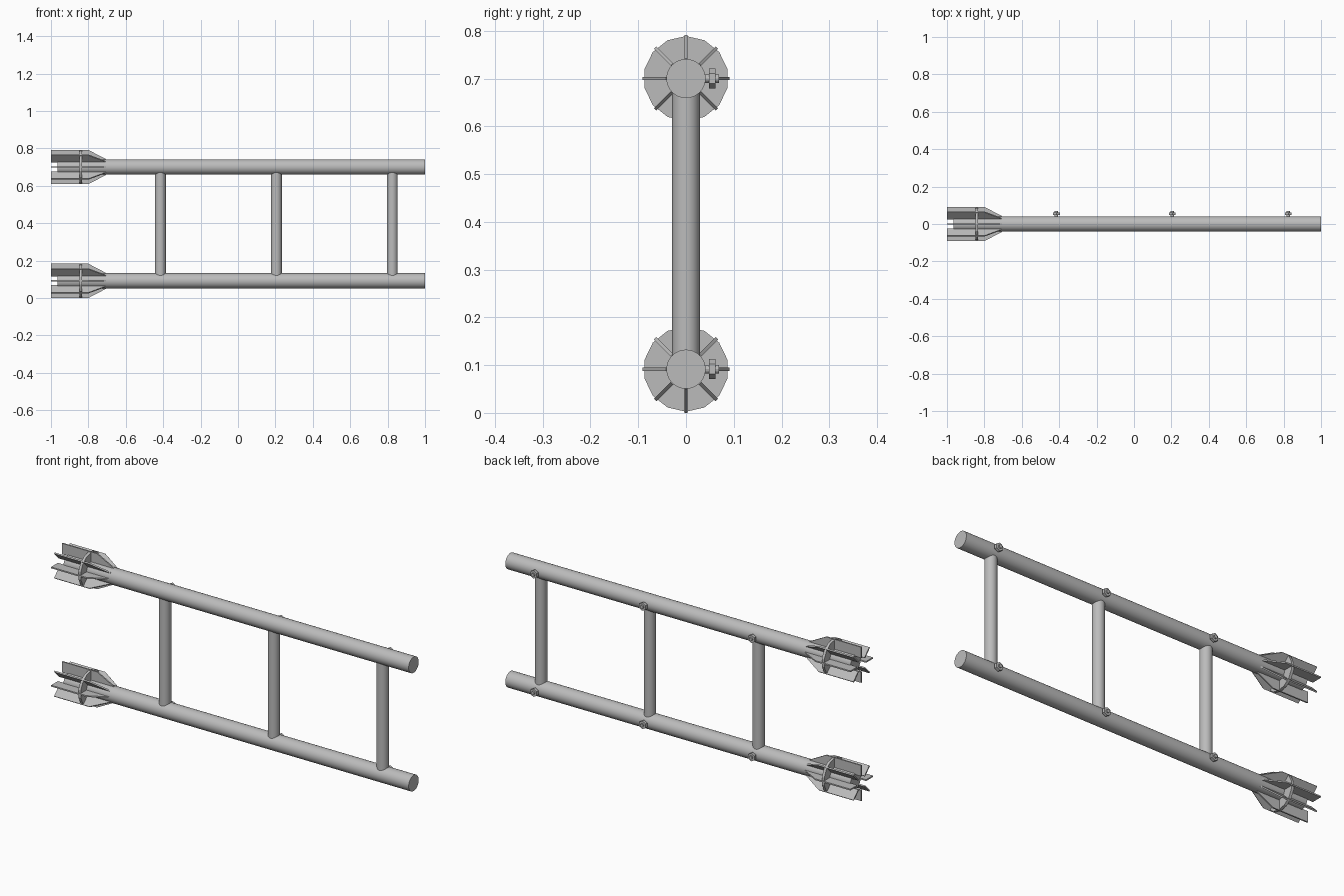
import bpy
import bmesh
from math import pi, cos, sin
from mathutils import Matrix, Vector

cube = bpy.data.objects.get("Cube")
if cube:
    bpy.data.objects.remove(cube, do_unlink=True)

steel = bpy.data.materials.new("grey_steel")
steel.use_nodes = True
STEEL = (0.5, 0.5, 0.5, 1)
steel.diffuse_color = STEEL
steel.node_tree.nodes["Principled BSDF"].inputs["Base Color"].default_value = STEEL

RAIL_Z = {"lower": 0.0915, "upper": 0.70}
RUNG_X = (-0.415, 0.205, 0.825)
RAIL_R, FIN_R, FIN_T = 0.041, 0.0915, 0.007


def finish(name, bm, smooth=False):
    bmesh.ops.recalc_face_normals(bm, faces=bm.faces)
    mesh = bpy.data.meshes.new(name)
    bm.to_mesh(mesh)
    bm.free()
    mesh.materials.append(steel)
    obj = bpy.data.objects.new(name, mesh)
    bpy.context.collection.objects.link(obj)
    if smooth:
        bpy.ops.object.select_all(action="DESELECT")
        obj.select_set(True)
        bpy.context.view_layer.objects.active = obj
        bpy.ops.object.shade_smooth_by_angle()
    return obj


def add_rod(bm, start, end, radius, sides):
    """Closed cylinder between two points."""
    start, end = Vector(start), Vector(end)
    axis = end - start
    turn = axis.to_track_quat("Z", "Y").to_matrix().to_4x4()
    bmesh.ops.create_cone(bm, cap_ends=True, segments=sides, radius1=radius,
                          radius2=radius, depth=axis.length,
                          matrix=Matrix.Translation((start + end) / 2) @ turn)


def rod(name, start, end, radius, sides=32, smooth=True):
    bm = bmesh.new()
    add_rod(bm, start, end, radius, sides)
    return finish(name, bm, smooth)


def fins(name, z):
    """Eight tapered plates set around the rail end."""
    profile = [(-1, 0.036), (-1, FIN_R), (-0.8, FIN_R), (-0.705, 0.042), (-0.705, 0.036)]
    bm = bmesh.new()
    for i in range(8):
        a = i * pi / 4
        out = Vector((0, cos(a), sin(a)))
        side = Vector((0, -sin(a), cos(a))) * FIN_T
        base = Vector((0, 0, z)) - side / 2
        face = bm.faces.new([bm.verts.new(base + Vector((x, 0, 0)) + out * r)
                             for x, r in profile])
        new = bmesh.ops.extrude_face_region(bm, geom=[face])["geom"]
        bmesh.ops.translate(bm, vec=side,
                            verts=[v for v in new if isinstance(v, bmesh.types.BMVert)])
    return finish(name, bm)


def bolt(name, x, z):
    """Threaded stud with a hexagonal nut on the back of the rail."""
    bm = bmesh.new()
    add_rod(bm, (x, 0.035, z), (x, 0.069, z), 0.009, 12)
    add_rod(bm, (x, 0.048, z), (x, 0.062, z), 0.021, 6)
    return finish(name, bm)


# Rails with their finned ends, collars and bolts
for level, z in RAIL_Z.items():
    rod(level + "_rail", (-0.965, 0, z), (1, 0, z), RAIL_R)
    rod(level + "_collar", (-0.848, 0, z), (-0.834, 0, z), 0.089, 14, False)
    fins(level + "_fins", z)
    for n, x in enumerate(RUNG_X, 1):
        bolt(f"{level}_bolt_{n}", x, z)

# Rungs joining the rails
for n, x in enumerate(RUNG_X, 1):
    rod(f"rung_{n}", (x, 0, RAIL_Z["lower"] + 0.02), (x, 0, RAIL_Z["upper"] - 0.02), 0.029)
